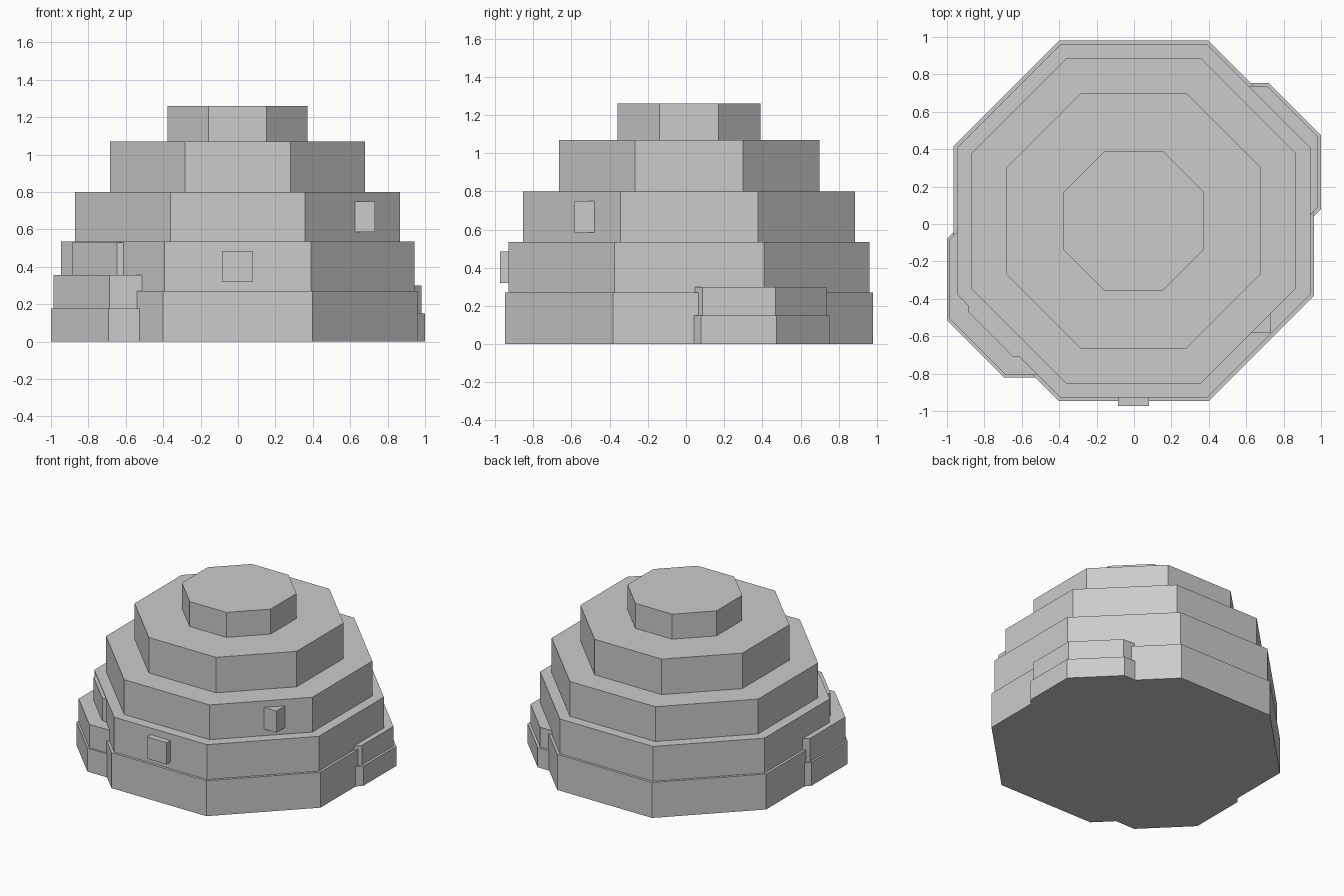
import bpy, bmesh, math

if "Cube" in bpy.data.objects:
    bpy.data.objects.remove(bpy.data.objects["Cube"])

grey = bpy.data.materials.new("plain grey")
grey.diffuse_color = (0.6, 0.6, 0.6, 1)
grey.use_nodes = True
grey.node_tree.nodes["Principled BSDF"].inputs["Base Color"].default_value = grey.diffuse_color


def finish(name, bm):
    mesh = bpy.data.meshes.new(name)
    bm.to_mesh(mesh)
    bm.free()
    mesh.materials.append(grey)
    obj = bpy.data.objects.new(name, mesh)
    bpy.context.collection.objects.link(obj)


def tier(name, cx, cy, apothem, z0, z1):
    """Upright eight-sided slab with flat sides facing the axes."""
    bm = bmesh.new()
    r = apothem / math.cos(math.pi / 8)
    ring = [bm.verts.new((cx + r * math.cos(math.pi * (i + 0.5) / 4),
                          cy + r * math.sin(math.pi * (i + 0.5) / 4), z0))
            for i in range(8)]
    base = bm.faces.new(ring)
    top = bmesh.ops.extrude_face_region(bm, geom=[base], use_keep_orig=True)["geom"]
    for v in top:
        if isinstance(v, bmesh.types.BMVert):
            v.co.z = z1
    bmesh.ops.recalc_face_normals(bm, faces=bm.faces)
    finish(name, bm)


def stack(name, cx, cy, apothems, heights):
    for i, a in enumerate(apothems):
        tier(f"{name}_tier_{i + 1}", cx, cy, a, heights[i], heights[i + 1])


def block(name, x, y, z, size=0.165):
    """Cube placed by its centre."""
    bm = bmesh.new()
    bmesh.ops.create_cube(bm, size=size)
    bmesh.ops.translate(bm, verts=bm.verts, vec=(x, y, z))
    finish(name, bm)


# Main stepped dome
stack("main_dome", -0.002, 0.0165, (0.964, 0.945, 0.869, 0.682, 0.374),
      (0, 0.27, 0.535, 0.80, 1.07, 1.26))

# Smaller stepped domes growing out of the front left and back right
stack("front_left_dome", -0.475, -0.2965, (0.525, 0.511, 0.413),
      (0, 0.178, 0.356, 0.53))
stack("back_right_dome", 0.522, 0.277, (0.478, 0.46), (0, 0.15, 0.30))

# Protruding window blocks
block("front_window", -0.002, -0.8915, 0.402)
block("corner_window", 0.6495, -0.5015, 0.668)
